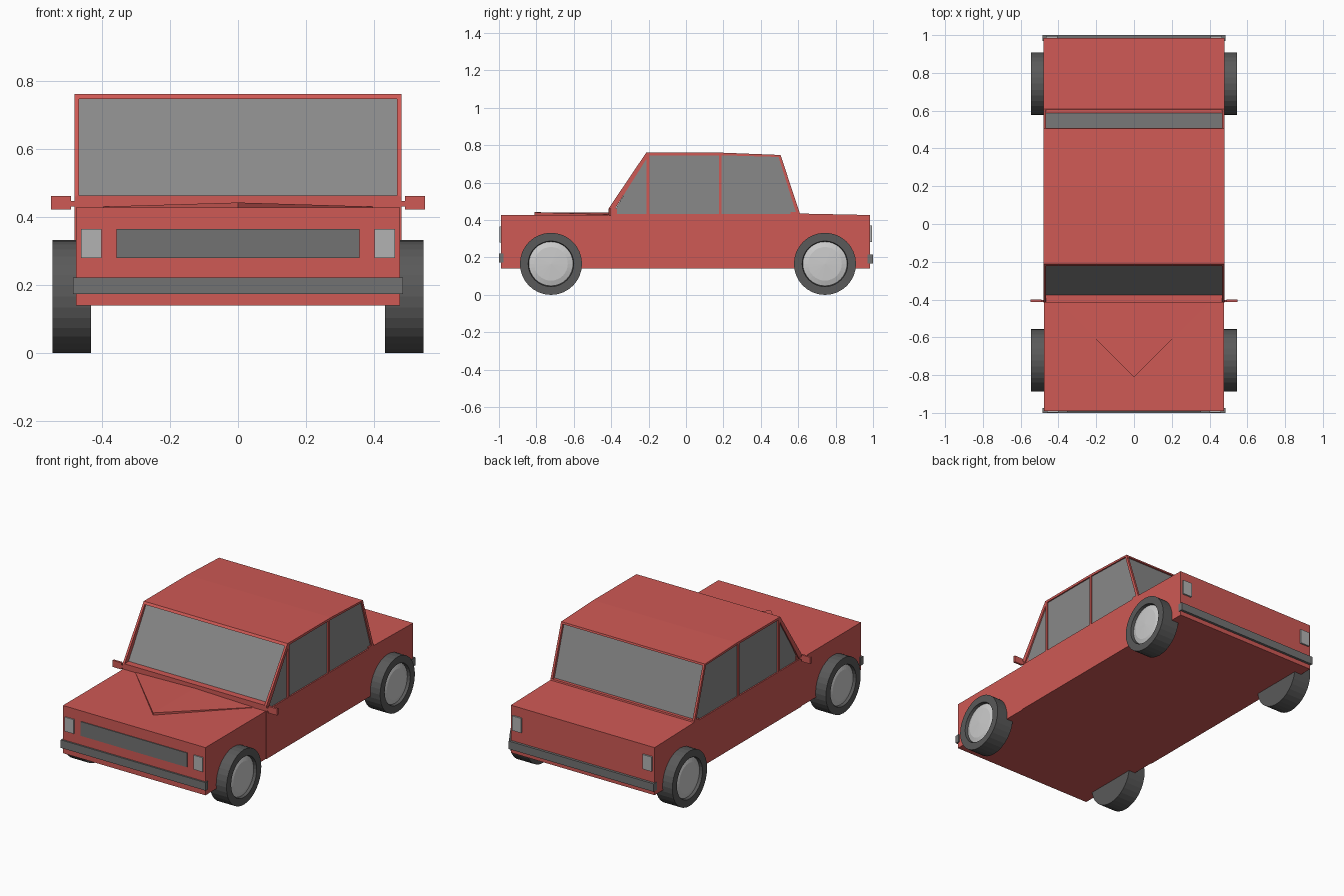
import bpy, bmesh, math
from mathutils import Vector

if "Cube" in bpy.data.objects:
    bpy.data.objects.remove(bpy.data.objects["Cube"])


def material(name, r, g, b):
    m = bpy.data.materials.new(name)
    m.diffuse_color = (r, g, b, 1)
    m.use_nodes = True
    m.node_tree.nodes["Principled BSDF"].inputs["Base Color"].default_value = m.diffuse_color
    return m


RED = material("red_paint", 0.62, 0.1, 0.09)
DARK = material("dark_rubber", 0.1, 0.1, 0.1)
GLASS = material("grey_glass", 0.25, 0.25, 0.25)
TRIM = material("grey_trim", 0.17, 0.17, 0.17)
LAMP = material("pale_lamp", 0.45, 0.45, 0.45)
HUB = material("pale_hub", 0.55, 0.55, 0.55)


def finish(name, bm, mat):
    bmesh.ops.recalc_face_normals(bm, faces=bm.faces)
    me = bpy.data.meshes.new(name)
    bm.to_mesh(me)
    bm.free()
    ob = bpy.data.objects.new(name, me)
    bpy.context.collection.objects.link(ob)
    me.materials.append(mat)
    return ob


def prism(name, pts, x0, x1, mat):
    """Side profile (y, z) extruded from x0 to x1."""
    bm = bmesh.new()
    face = bm.faces.new([bm.verts.new((x0, y, z)) for y, z in pts])
    out = bmesh.ops.extrude_face_region(bm, geom=[face])
    bmesh.ops.translate(bm, vec=(x1 - x0, 0, 0),
                        verts=[v for v in out["geom"] if isinstance(v, bmesh.types.BMVert)])
    return finish(name, bm, mat)


def box(name, x, y, z, mat):
    pts = [(y[0], z[0]), (y[1], z[0]), (y[1], z[1]), (y[0], z[1])]
    return prism(name, pts, x[0], x[1], mat)


def lathe(name, profile, centre, side, mat, steps=32):
    """Revolve (x, radius) profile about the axle."""
    bm = bmesh.new()
    verts = [bm.verts.new((side * x, 0, r)) for x, r in profile]
    edges = [bm.edges.new(p) for p in zip(verts, verts[1:])]
    bmesh.ops.spin(bm, geom=verts + edges, cent=(0, 0, 0), axis=(1, 0, 0),
                   angle=2 * math.pi, steps=steps)
    bmesh.ops.remove_doubles(bm, verts=bm.verts, dist=1e-5)
    bmesh.ops.translate(bm, vec=(0, *centre), verts=bm.verts)
    return finish(name, bm, mat)


# lower body: nose and the slightly wider rear
box("nose_body", (-0.476, 0.476), (-0.99, -0.41), (0.14, 0.428), RED)
prism("rear_body", [(-0.415, 0.14), (0.985, 0.14), (0.985, 0.427), (0.6, 0.435),
                    (0.55, 0.432), (-0.415, 0.432)], -0.48, 0.48, RED)

# raised hood wedge
bm = bmesh.new()
for p in [(0, -0.81, 0.442), (0, -0.81, 0.42), (-0.4, -0.41, 0.43), (0.4, -0.41, 0.43),
          (-0.4, -0.41, 0.42), (0.4, -0.41, 0.42), (0, -0.41, 0.44)]:
    bm.verts.new(p)
bmesh.ops.convex_hull(bm, input=bm.verts)
finish("hood_wedge", bm, RED)

# glass core, roof and window sills
prism("windows", [(-0.4, 0.42), (-0.205, 0.75), (0.2, 0.752), (0.495, 0.742), (0.595, 0.42)],
      -0.472, 0.472, GLASS)
prism("roof", [(-0.213, 0.76), (0.2, 0.76), (0.505, 0.748), (0.508, 0.737),
               (0.2, 0.746), (-0.222, 0.746)], -0.48, 0.48, RED)
prism("windscreen_sill", [(-0.415, 0.42), (-0.415, 0.462), (-0.37, 0.462), (-0.37, 0.42)],
      -0.474, 0.474, RED)
prism("rear_window_sill", [(0.56, 0.425), (0.612, 0.425), (0.607, 0.443), (0.56, 0.443)],
      -0.48, 0.48, RED)

# frames, mirrors, lamps and wheels on both sides
for s, tag in ((1, "right"), (-1, "left")):
    xs = (s * 0.467, s * 0.48)
    pillars = {
        "front": [(-0.415, 0.425), (-0.415, 0.46), (-0.213, 0.76), (-0.2, 0.745), (-0.402, 0.425)],
        "middle": [(-0.21, 0.425), (-0.21, 0.75), (-0.196, 0.75), (-0.196, 0.425)],
        "door": [(0.177, 0.425), (0.177, 0.752), (0.19, 0.752), (0.19, 0.425)],
        "rear": [(0.593, 0.425), (0.494, 0.74), (0.506, 0.747), (0.612, 0.425)],
    }
    for part, pts in pillars.items():
        prism(f"{part}_pillar_{tag}", pts, *xs, RED)
    box(f"mirror_arm_{tag}", (s * 0.47, s * 0.495), (-0.412, -0.402), (0.43, 0.447), RED)
    box(f"mirror_{tag}", (s * 0.49, s * 0.549), (-0.413, -0.4), (0.421, 0.461), RED)
    box(f"headlight_{tag}", (s * 0.4, s * 0.461), (-0.997, -0.98), (0.279, 0.365), LAMP)
    box(f"tail_light_{tag}", (s * 0.405, s * 0.466), (0.98, 0.995), (0.282, 0.37), LAMP)
    for end, y in (("front", -0.722), ("rear", 0.743)):
        lathe(f"tyre_{end}_{tag}", [(0.432, 0), (0.432, 0.166), (0.545, 0.166),
                                    (0.545, 0.122), (0.525, 0.118), (0.525, 0)],
              (y, 0.166), s, DARK)
        lathe(f"hub_{end}_{tag}", [(0.526, 0.12), (0.53, 0.115), (0.538, 0.09), (0.542, 0)],
              (y, 0.166), s, HUB)

# grille and bumpers
box("grille", (-0.356, 0.356), (-0.995, -0.98), (0.279, 0.365), TRIM)
box("front_bumper", (-0.484, 0.484), (-1.0, -0.975), (0.174, 0.222), TRIM)
box("rear_bumper", (-0.484, 0.484), (0.97, 1.0), (0.167, 0.215), TRIM)
